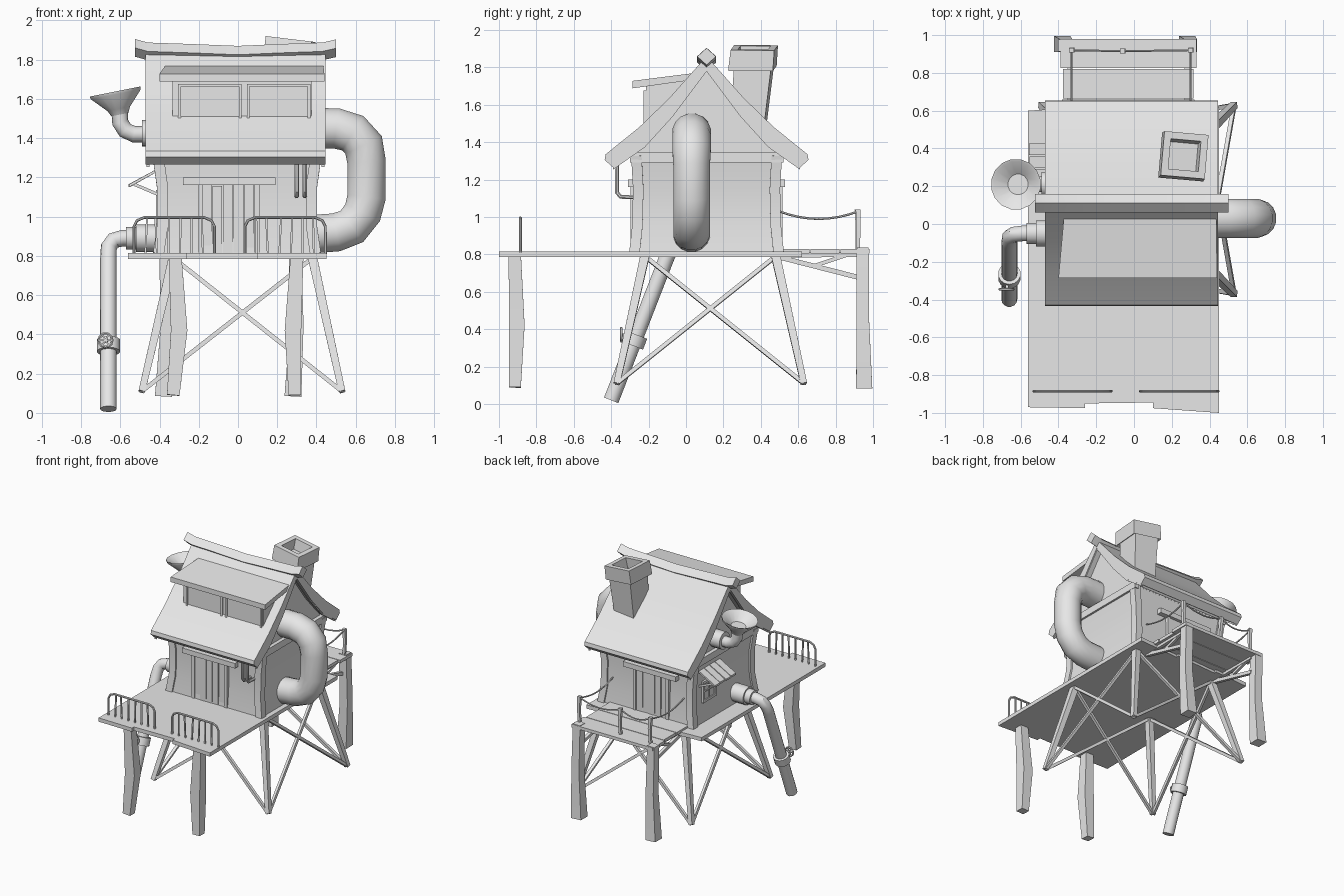
import bpy, bmesh, math, random
from mathutils import Vector

random.seed(4)
if "Cube" in bpy.data.objects:
    bpy.data.objects.remove(bpy.data.objects["Cube"])

clay = bpy.data.materials.new("light_grey")
clay.use_nodes = True
clay.diffuse_color = (0.8, 0.8, 0.8, 1)
clay.node_tree.nodes["Principled BSDF"].inputs["Base Color"].default_value = (0.8, 0.8, 0.8, 1)
parts = []


def loft(name, rings, closed=False):
    """Skin equal-sized point rings, capped at the ends unless closed."""
    bm = bmesh.new()
    rows = [[bm.verts.new(p) for p in ring] for ring in rings]
    n = len(rows[0])
    pairs = list(zip(rows, rows[1:])) + ([(rows[-1], rows[0])] if closed else [])
    for a, b in pairs:
        for i in range(n):
            j = (i + 1) % n
            bm.faces.new((a[i], a[j], b[j], b[i]))
    if not closed:
        bm.faces.new(rows[0])
        bm.faces.new(rows[-1])
    bmesh.ops.recalc_face_normals(bm, faces=bm.faces)
    me = bpy.data.meshes.new(name)
    bm.to_mesh(me)
    bm.free()
    me.materials.append(clay)
    ob = bpy.data.objects.new(name, me)
    bpy.context.collection.objects.link(ob)
    parts.append(ob)
    return ob


def prism(name, profile, x0, x1):
    """Extrude a (y, z) profile along x."""
    return loft(name, [[(x, y, z) for y, z in profile] for x in (x0, x1)])


def box(name, x0, x1, y0, y1, z0, z1):
    return prism(name, [(y0, z0), (y1, z0), (y1, z1), (y0, z1)], x0, x1)


def sweep(name, pts, radii, n=14, axis=None, closed=False):
    """Sweep a round or square section (n=4, radius = half width) along a path."""
    pts = [Vector(p) for p in pts]
    if not isinstance(radii, (list, tuple)):
        radii = [radii] * len(pts)
    rings, prev, u = [], None, None
    last = len(pts) - 1
    for i, p in enumerate(pts):
        if axis:
            t = Vector(axis).normalized()
        elif closed:
            t = (pts[(i + 1) % len(pts)] - pts[i - 1]).normalized()
        else:
            t = sum(((pts[k + 1] - pts[k]).normalized() for k in (i - 1, i) if 0 <= k < last), Vector()).normalized()
        if u is None:
            ref = Vector((0, 1, 0)) if abs(t.z) > 0.6 else Vector((0, 0, 1))
            u = t.cross(ref).normalized()
        else:
            u = prev.rotation_difference(t) @ u
        prev = t
        v = t.cross(u)
        r = radii[i] * (math.sqrt(2) if n == 4 else 1)
        angles = [math.tau * (k + 0.5) / n for k in range(n)]
        rings.append([p + r * (math.cos(a) * u + math.sin(a) * v) for a in angles])
    return loft(name, rings, closed)


def beam(name, a, b, half, half_end=None):
    return sweep(name, [a, b], [half, half_end or half], 4)


# Front deck and rear deck
for x0, x1, ya, yb in ((-0.56, -0.26, -0.97, -0.975), (-0.26, 0.1, -0.95, -0.945), (0.1, 0.45, -0.975, -1.0)):
    loft("deck_board", [[(x0, ya, z), (x1, yb, z), (x1, 0.62, z), (x0, 0.6, z)] for z in (0.785, 0.815)])
for y0, y1, w in ((0.5, 0.66, 0.35), (0.665, 0.82, 0.345), (0.825, 0.98, 0.36)):
    box("rear_deck_board", -0.03 - w, -0.03 + w, y0, y1, 0.805, 0.83)
for x in (-0.34, 0.28):
    beam("rear_deck_joist", (x, 0.48, 0.795), (x, 0.93, 0.8), 0.013)
    beam("rear_deck_strut", (x, 0.48, 0.79), (x, 0.93, 0.675), 0.013)
    beam("rear_deck_brace", (x, 0.69, 0.74), (x, 0.93, 0.82), 0.01)

# Crooked corner legs
for x, y, dx, dy in ((-0.33, -0.915, 0.03, 0.01), (0.29, -0.915, -0.01, 0.01)):
    sweep("front_leg", [(x + 0.01, y, 0.79), (x + dx, y + dy, 0.42), (x, y, 0.09)], [0.033, 0.042, 0.032], 4)
for x in (-0.37, 0.29):
    sweep("rear_leg", [(x, 0.945, 0.835), (x + 0.01, 0.945, 0.45), (x - 0.01, 0.953, 0.085)], [0.032, 0.034, 0.043], 4)

# Splayed stand with crossed braces on every side
tops = [(-0.33, -0.22, 0.79), (0.38, -0.22, 0.79), (0.38, 0.48, 0.79), (-0.33, 0.48, 0.79)]
feet = [(-0.49, -0.37, 0.11), (0.53, -0.37, 0.11), (0.53, 0.63, 0.11), (-0.49, 0.63, 0.11)]
for i in range(4):
    j = (i + 1) % 4
    beam("stand_leg", tops[i], feet[i], 0.024, 0.017)
    beam("stand_brace", feet[i], tops[j], 0.011)
    beam("stand_brace", feet[j], tops[i], 0.011)

# House walls, bowed corner posts, gable and trim
cx, cy = -0.005, 0.11
levels = [(0.81, 0.415, 0.4), (0.95, 0.395, 0.385), (1.15, 0.395, 0.38), (1.33, 0.42, 0.39)]
loft("house_walls", [[(cx + sx * a, cy + sy * b, z) for sx, sy in ((-1, -1), (1, -1), (1, 1), (-1, 1))]
                     for z, a, b in levels])
for sx in (-1, 1):
    for sy in (-1, 1):
        sweep("corner_post", [(cx + sx * (a - 0.015), cy + sy * (b - 0.015), z) for z, a, b in levels], 0.028, 4)
    x = cx + sx * 0.415
    box("gable_trim", x - 0.015, x + 0.015, cy - 0.41, cy + 0.41, 1.29, 1.345)
prism("gable_wall", [(cy - 0.39, 1.32), (cy + 0.39, 1.32), (cy + 0.19, 1.56), (cy, 1.8), (cy - 0.19, 1.56)],
      cx - 0.4, cx + 0.4)

# Flared roof and upturned ridge beam
outer = [(0, 1.86), (0.2, 1.635), (0.36, 1.48), (0.54, 1.335)]
inner = [(0.545, 1.305), (0.5, 1.265), (0.33, 1.385), (0.18, 1.55), (0, 1.79)]
for s in (-1, 1):
    prism("roof_slope", [(cy + s * d, z) for d, z in outer + inner], -0.472, 0.446)
    for x in (-0.467, 0.425):
        prism("barge_board", [(cy + s * d, z - 0.012) for d, z in inner[1:]] +
              [(cy + s * d, z) for d, z in reversed(inner[1:])], x, x + 0.016)
ridge = [(-0.525, 1.87), (-0.46, 1.852), (-0.25, 1.845), (0, 1.835), (0.23, 1.845), (0.43, 1.852), (0.5, 1.868)]
loft("ridge_beam", [[(x, cy, z + 0.035), (x, cy + 0.05, z - 0.01), (x, cy, z - 0.055), (x, cy - 0.05, z - 0.01)]
                    for x, z in ridge])

# Dormer with two framed windows
prism("dormer", [(-0.215, 1.46), (-0.215, 1.705), (0.06, 1.735), (0.06, 1.55)], -0.335, 0.375)
loft("dormer_roof", [[(x0, -0.285, 1.688), (x0, -0.285, 1.728), (x1, 0.05, 1.77), (x1, 0.05, 1.735)]
                     for x0, x1 in ((-0.4, -0.37), (0.44, 0.435))])


def window(name, c, w, h, bar, side=False):
    """Frame and pane around a centre, facing -y or, if side, -x."""
    def slab(part, u0, u1, v0, v1, depth):
        if side:
            box(part, c[0] - depth, c[0] + 0.01, c[1] + u0, c[1] + u1, c[2] + v0, c[2] + v1)
        else:
            box(part, c[0] + u0, c[0] + u1, c[1] - depth, c[1] + 0.01, c[2] + v0, c[2] + v1)
    slab(name + "_pane", -w, w, -h, h, 0.003)
    for s in (-1, 1):
        slab(name + "_frame", s * w - bar, s * w + bar, -h - bar, h + bar, 0.012)
        slab(name + "_frame", -w, w, s * h - bar, s * h + bar, 0.012)
    if side:
        slab(name + "_bar", -w, w, -bar / 2, bar / 2, 0.01)
        slab(name + "_bar", -bar / 2, bar / 2, -h, h, 0.01)


for x in (-0.143, 0.207):
    window("dormer_window", (x, -0.215, 1.575), 0.155, 0.095, 0.007)

# Small side window under a plank awning
window("side_window", (-0.405, 0.29, 1.05), 0.075, 0.075, 0.01, True)
for k in range(4):
    y, d = 0.16 + 0.068 * k, random.uniform(0, 0.02)
    loft("awning_plank", [[(-0.4, yy, 1.25), (-0.56 + d, yy, 1.165), (-0.56 + d, yy, 1.15), (-0.4, yy, 1.235)]
                          for yy in (y, y + 0.062)])
for y in (0.19, 0.4):
    beam("awning_strut", (-0.4, y, 1.11), (-0.53, y, 1.165), 0.008)

# Plank doors, front and rear
for side, y in ((-1, cy - 0.385), (1, cy + 0.385)):
    for k in range(5):
        x = -0.185 + 0.054 * k
        d = random.uniform(0.01, 0.018)
        box("door_plank", x, x + 0.05, y - d, y + d, 0.815, 1.165 - random.uniform(0, 0.01))
    for x in (-0.205, 0.085):
        box("door_jamb", x, x + 0.025, y - 0.022, y + 0.022, 0.815, 1.165)
    box("door_lintel", -0.28, 0.19, y - 0.035, y + 0.035, 1.16, 1.2)

# Leaning hollow chimney with cap
def square(c, half):
    a0 = math.radians(40)
    return [(c[0] + half * 1.414 * math.cos(a0 + k * math.pi / 2),
             c[1] + half * 1.414 * math.sin(a0 + k * math.pi / 2),
             c[2] - 0.12 * half * 1.414 * math.cos(a0 + k * math.pi / 2)) for k in range(4)]


loft("chimney", [square((0.24, 0.325, 1.4), 0.088), square((0.258, 0.365, 1.82), 0.1)])
loft("chimney_cap", [square((0.258, 0.355, 1.795), 0.12), square((0.268, 0.365, 1.905), 0.117),
                     square((0.268, 0.365, 1.905), 0.08), square((0.258, 0.355, 1.825), 0.075)], closed=True)

# Large duct looping between gable and wall
sweep("large_duct", [(0.37, 0.03, 1.45), (0.5, 0.03, 1.45), (0.585, 0.03, 1.425), (0.64, 0.03, 1.365),
                     (0.655, 0.03, 1.28), (0.655, 0.03, 1.1), (0.635, 0.03, 1.02), (0.58, 0.03, 0.95),
                     (0.5, 0.03, 0.92), (0.37, 0.03, 0.91)], [0.105] * 4 + [0.1] * 6, 16)

# Funnel on a bent pipe
fy = 0.21
sweep("funnel_pipe", [(-0.4, fy, 1.42), (-0.53, fy, 1.42), (-0.575, fy, 1.44), (-0.6, fy, 1.48),
                      (-0.605, fy, 1.56)], 0.042)
sweep("funnel_collar", [(-0.4, fy, 1.425), (-0.49, fy, 1.425)], 0.068)
base, up = Vector((-0.602, fy, 1.52)), Vector((-0.2, 0, 1)).normalized()
sweep("funnel", [base + up * h for h in (0, 0.03, 0.105, 0.12, 0.115, 0.06)],
      [0.045, 0.06, 0.132, 0.135, 0.122, 0.055], 16, axis=up)

# Drain pipe with collars and valve wheel
low = Vector((-0.66, -0.4, 0.02))
high = Vector((-0.66, -0.1, 0.79))
slope = high - low
sweep("drain_pipe", [(-0.38, -0.05, 0.89), (-0.59, -0.05, 0.89), (-0.635, -0.055, 0.878),
                     (-0.658, -0.07, 0.845), high, low], 0.042)
sweep("drain_flange", [(-0.4, -0.05, 0.89), (-0.52, -0.05, 0.89)], 0.07)
sweep("drain_ring", [(-0.52, -0.05, 0.89), (-0.57, -0.05, 0.89)], 0.057)
sweep("valve_collar", [low + slope * 0.38, low + slope * 0.455], 0.06)
hub = low + slope * 0.43 + Vector((-0.015, -0.075, 0.02))
beam("valve_stem", low + slope * 0.43, hub, 0.008)
ring = [hub + 0.035 * Vector((math.cos(a), 0, math.sin(a))) for a in [math.tau * k / 12 for k in range(12)]]
sweep("valve_wheel", ring, 0.007, 6, closed=True)
for k in range(3):
    beam("valve_spoke", ring[k * 2], ring[k * 2 + 6], 0.004)

# Thin bent pipes under the front eave
for x in (0.3, 0.34):
    sweep("eave_pipe", [(x, -0.27, 1.33), (x, -0.35, 1.33), (x, -0.368, 1.31), (x, -0.368, 1.13),
                        (x, -0.35, 1.108), (x, -0.26, 1.105)], 0.012, 8)

# Rounded front railings
for x0, x1 in ((-0.53, -0.12), (0.035, 0.445)):
    y = -0.885
    path = [(x0, 0.81), (x0, 0.95), (x0 + 0.015, 0.98), (x0 + 0.05, 0.995)]
    path += [(x0 + x1 - x, z) for x, z in reversed(path)]
    sweep("railing_hoop", [(x, y, z) for x, z in path], 0.008, 8)
    for k in range(1, 7):
        x = x0 + (x1 - x0) * k / 7
        beam("railing_bar", (x, y, 0.81), (x + random.uniform(-0.01, 0.01), y, 0.993), 0.005)

# Rear posts with sagging rope
stops = [(-0.33, 0.5), (-0.33, 0.92), (-0.06, 0.915), (0.3, 0.92), (0.3, 0.5)]
for x, y in stops[1:4]:
    sweep("rope_post", [(x, y, 0.82), (x + 0.005, y + 0.003, 0.95), (x, y, 1.04)], [0.009, 0.011, 0.013], 4)
for (xa, ya), (xb, yb) in zip(stops, stops[1:]):
    steps = [k / 8 for k in range(9)]
    sweep("rope", [(xa + (xb - xa) * t, ya + (yb - ya) * t, 1.03 - 0.16 * t * (1 - t)) for t in steps], 0.006, 6)

# Smooth the round parts, keep hard edges
bpy.ops.object.select_all(action="DESELECT")
for ob in parts:
    ob.select_set(True)
bpy.context.view_layer.objects.active = parts[0]
bpy.ops.object.shade_smooth_by_angle(angle=math.radians(35))
